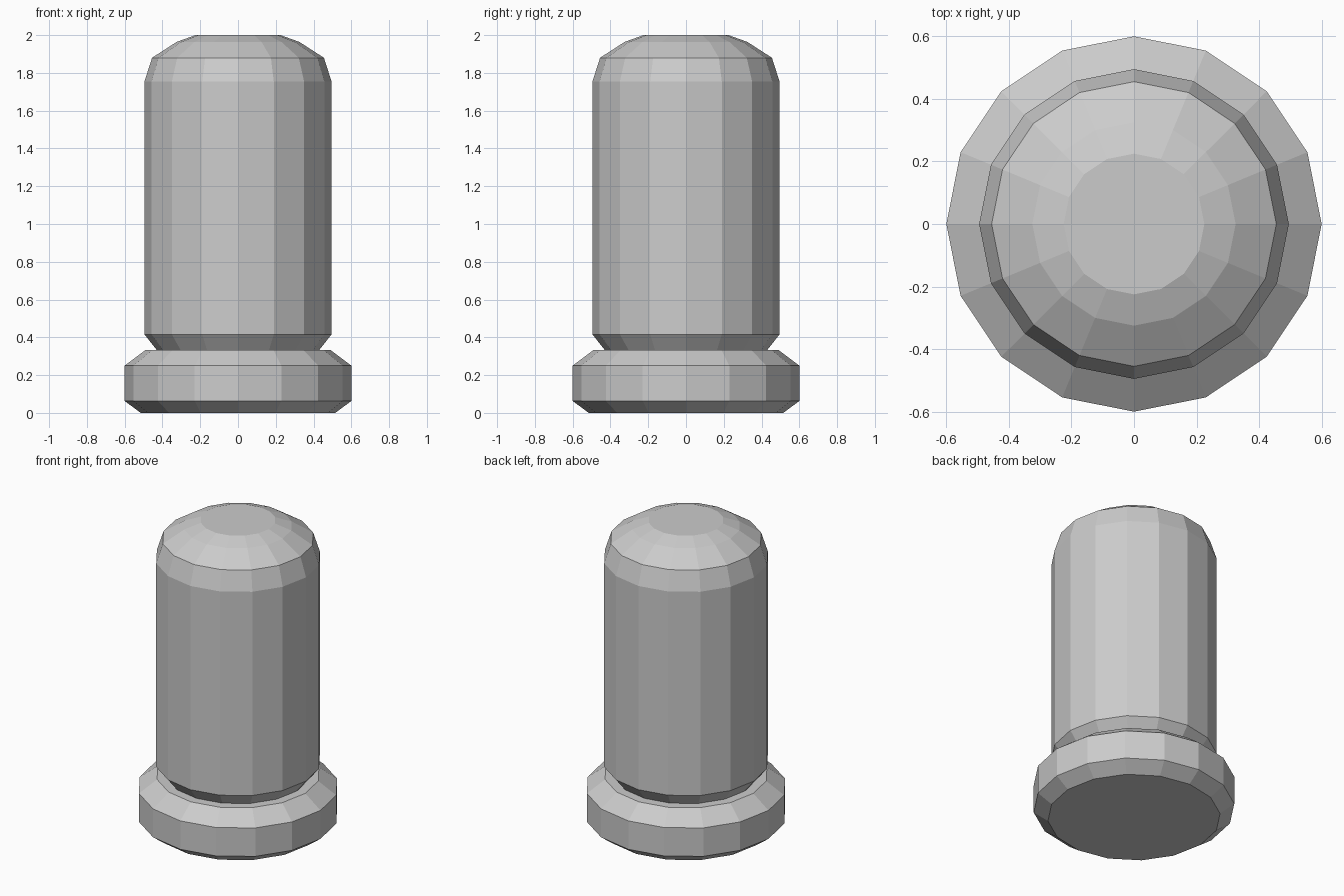
import bpy, bmesh
from math import cos, sin, pi

SIDES = 16

default = bpy.data.objects.get("Cube")
if default:
    bpy.data.objects.remove(default, do_unlink=True)

grey = bpy.data.materials.new("plain grey")
grey.use_nodes = True
colour = (0.6, 0.6, 0.6, 1)
grey.diffuse_color = colour
grey.node_tree.nodes["Principled BSDF"].inputs["Base Color"].default_value = colour


def lathe(name, profile, cap_bottom=False, cap_top=False):
    """Turn a (radius, height) profile into a flat-faced round part."""
    bm = bmesh.new()
    rings = [[bm.verts.new((r * cos(2 * pi * i / SIDES), r * sin(2 * pi * i / SIDES), z))
              for i in range(SIDES)] for r, z in profile]
    for low, high in zip(rings, rings[1:]):
        for i in range(SIDES):
            j = (i + 1) % SIDES
            bm.faces.new((low[i], low[j], high[j], high[i]))
    if cap_bottom:
        bm.faces.new(rings[0][::-1])
    if cap_top:
        bm.faces.new(rings[-1])
    mesh = bpy.data.meshes.new(name)
    bm.to_mesh(mesh)
    bm.free()
    mesh.materials.append(grey)
    obj = bpy.data.objects.new(name, mesh)
    bpy.context.collection.objects.link(obj)
    return obj


# Wide bevelled foot, with a flat ledge running in to the column
lathe("base_collar", [(0.515, 0), (0.6, 0.063), (0.6, 0.25), (0.49, 0.333), (0.43, 0.333)],
      cap_bottom=True)

# Column with a tapered neck below and a shallow domed top
lathe("column", [(0.43, 0.333), (0.495, 0.415), (0.495, 1.755), (0.455, 1.88),
                 (0.325, 1.964), (0.225, 2.0)], cap_top=True)
